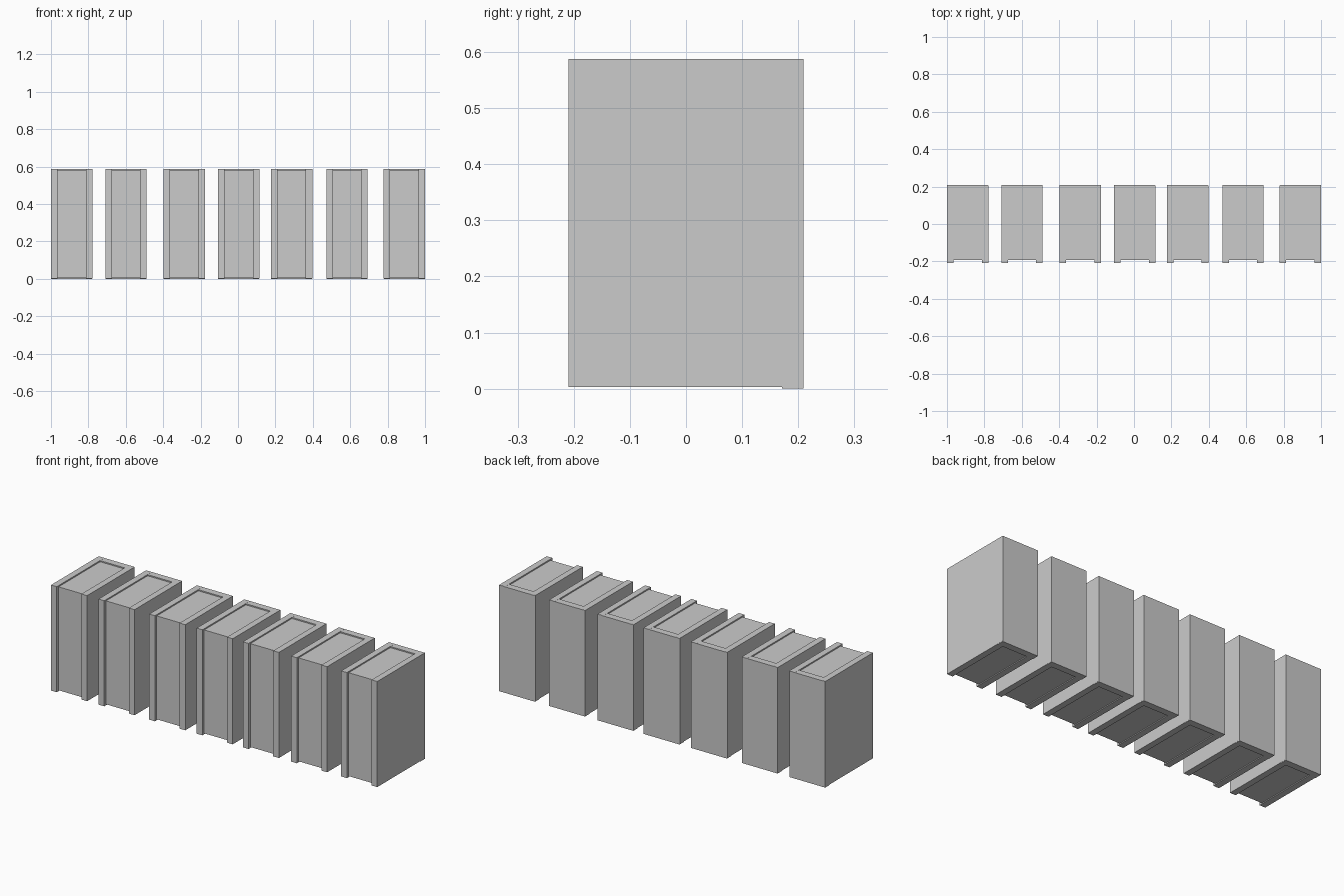
import bpy, bmesh
from mathutils import Matrix, Vector

if "Cube" in bpy.data.objects:
    bpy.data.objects.remove(bpy.data.objects["Cube"])

W = 0.221      # width of one volume
BOARD = 0.035  # cover thickness


def box(name, lo, hi):
    lo, hi = Vector(lo), Vector(hi)
    mesh = bpy.data.meshes.new(name)
    bm = bmesh.new()
    bmesh.ops.create_cube(bm, size=1, matrix=Matrix.Translation((lo + hi) / 2) @ Matrix.Diagonal((*(hi - lo), 1)))
    bm.to_mesh(mesh)
    bm.free()
    ob = bpy.data.objects.new(name, mesh)
    bpy.context.collection.objects.link(ob)
    return ob


# Seven upright books, spines at the back and page edges at the front
for i, x in enumerate((-1.0, -0.709, -0.398, -0.107, 0.176, 0.472, 0.779)):
    n = i + 1
    # Two cover boards
    box(f"left_cover_{n}", (x, -0.209, 0.003), (x + BOARD, 0.207, 0.588))
    box(f"right_cover_{n}", (x + W - BOARD, -0.209, 0.003), (x + W, 0.207, 0.588))
    # Spine, slightly proud at the back and bottom
    box(f"spine_{n}", (x + 0.0005, 0.171, 0), (x + W - 0.0005, 0.209, 0.5875))
    # Page block, recessed at top, bottom and front
    box(f"pages_{n}", (x + BOARD - 0.002, -0.193, 0.008), (x + W - BOARD + 0.002, 0.173, 0.581))
